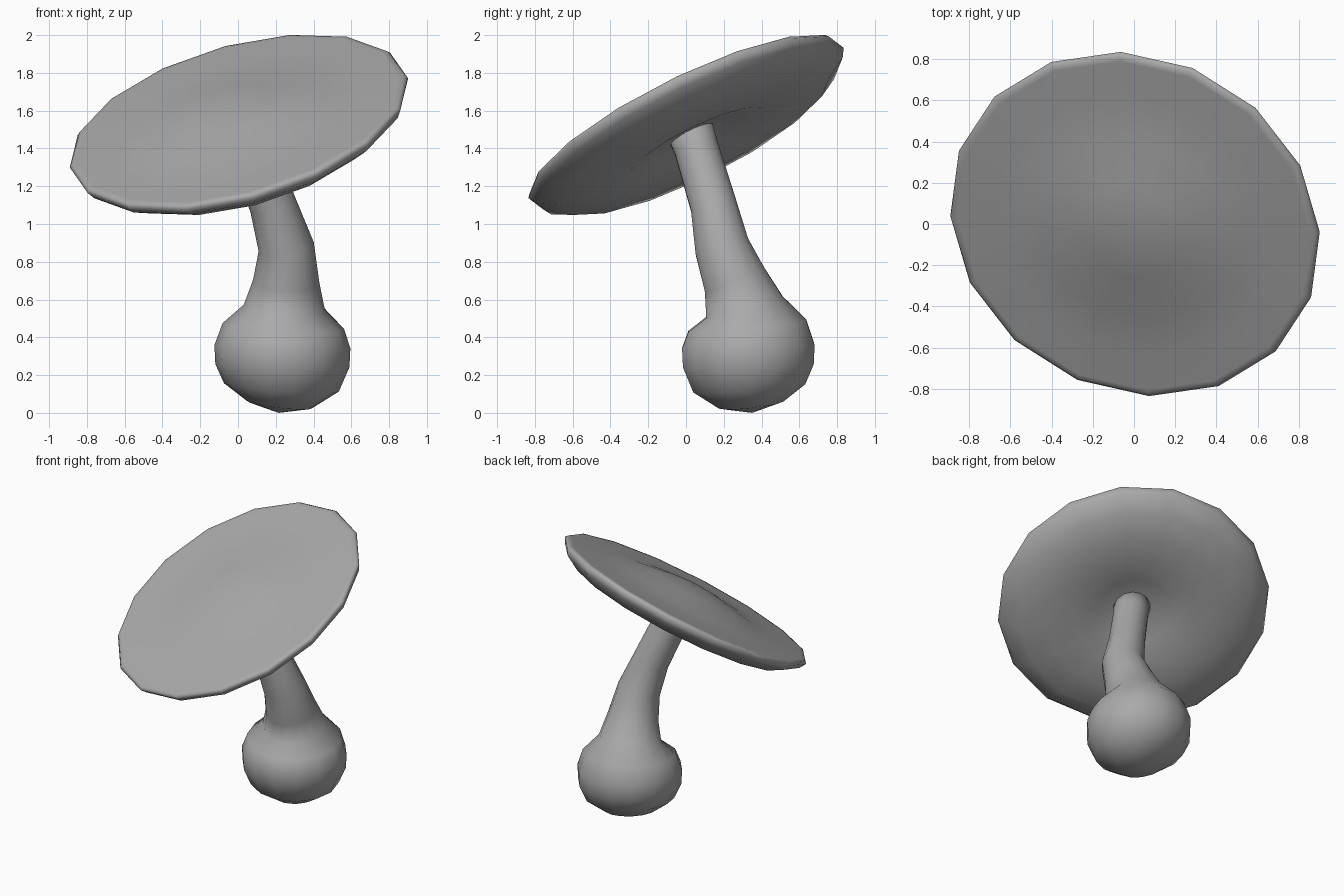
import bpy, bmesh
from math import radians, cos, sin, tau
from mathutils import Vector

cube = bpy.data.objects.get("Cube")
if cube:
    bpy.data.objects.remove(cube)

# One plain grey for everything
GREY = (0.4, 0.4, 0.4, 1)
grey = bpy.data.materials.new("plain_grey")
grey.use_nodes = True
grey.diffuse_color = GREY
grey.node_tree.nodes["Principled BSDF"].inputs["Base Color"].default_value = GREY


def loft(name, rings, sides, phase=0):
    """Skin circular rings (centre, axis, radius); zero radius makes a pole."""
    bm = bmesh.new()
    loops = []
    for centre, axis, r in rings:
        turn = Vector((0, 0, 1)).rotation_difference(axis)
        count = sides if r else 1
        loops.append([bm.verts.new(centre + turn @ Vector(
            (r * cos(phase + tau * i / sides), r * sin(phase + tau * i / sides), 0)))
            for i in range(count)])
    for a, b in zip(loops, loops[1:]):
        for i in range(sides):
            j = (i + 1) % sides
            quad = [a[i % len(a)], a[j % len(a)], b[j % len(b)], b[i % len(b)]]
            bm.faces.new(list(dict.fromkeys(quad)))
    bmesh.ops.holes_fill(bm, edges=[e for e in bm.edges if e.is_boundary])
    bmesh.ops.recalc_face_normals(bm, faces=bm.faces)
    mesh = bpy.data.meshes.new(name)
    bm.to_mesh(mesh)
    bm.free()
    mesh.materials.append(grey)
    mesh.shade_smooth()
    obj = bpy.data.objects.new(name, mesh)
    bpy.context.collection.objects.link(obj)
    return obj


# Cap: tilted disc with a low hump on top and a shallow hollow underneath
up = Vector((-0.285, -0.5, 1)).normalized()
middle = Vector((0.005, 0, 1.535))
cap_profile = [(0, 0.115), (0.25, 0.09), (0.48, 0.045), (0.7, 0.022), (0.885, 0.02),
               (0.912, 0.018), (0.927, 0), (0.9, -0.045), (0.79, -0.112), (0.6, -0.14),
               (0.42, -0.143), (0.25, -0.105), (0, -0.05)]
loft("cap", [(middle + up * h, up, r) for r, h in cap_profile], 16, radians(1))

# Stalk: round bulb at the foot, bending up into the cap
spine = [(0.215, 0.35, 0, 0), (0.22, 0.345, 0.045, 0.175), (0.23, 0.335, 0.135, 0.305),
         (0.235, 0.33, 0.25, 0.355), (0.235, 0.33, 0.35, 0.36), (0.24, 0.325, 0.46, 0.322),
         (0.245, 0.31, 0.56, 0.215), (0.255, 0.26, 0.7, 0.175), (0.255, 0.19, 0.88, 0.148),
         (0.185, 0.145, 1.1, 0.125), (0.075, 0.055, 1.4, 0.12), (0.025, 0.01, 1.53, 0.13)]
points = [Vector(p[:3]) for p in spine]
stalk = []
for i, p in enumerate(spine):
    axis = points[min(i + 1, len(points) - 1)] - points[max(i - 1, 0)]
    stalk.append((points[i], axis.normalized(), p[3]))
loft("stalk", stalk, 14)
